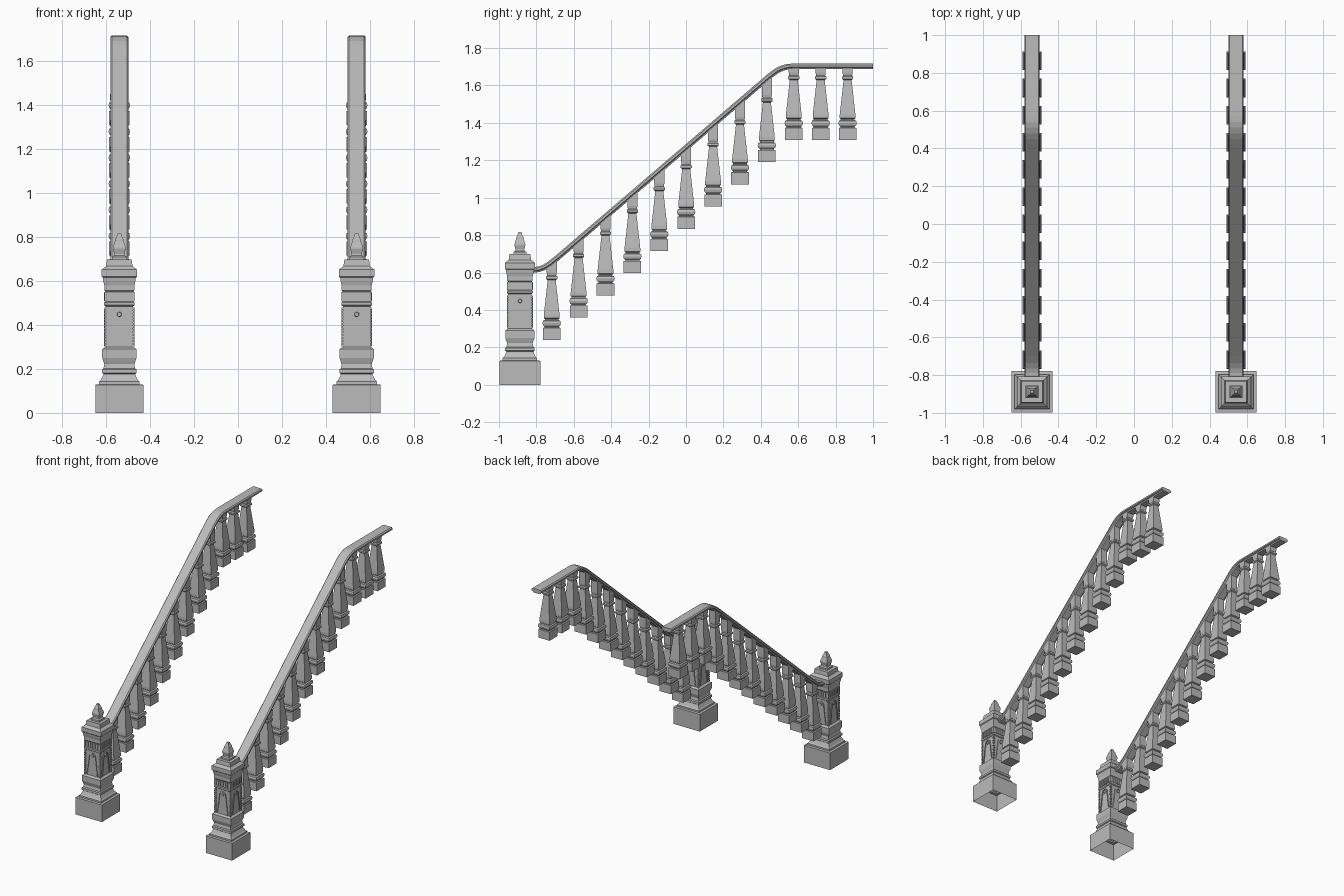
import bpy, bmesh, math
from mathutils import Matrix, Vector

cube = bpy.data.objects.get("Cube")
if cube:
    bpy.data.objects.remove(cube, do_unlink=True)

stone = bpy.data.materials.new("grey stone")
stone.use_nodes = True
GREY = (0.5, 0.5, 0.5, 1)
stone.diffuse_color = GREY
stone.node_tree.nodes["Principled BSDF"].inputs["Base Color"].default_value = GREY

SIDE_X = 0.54
POST_Y = -0.888


def place(name, bm, y=0, z=0):
    """Finish a mesh and put one copy on each flank of the stair."""
    bmesh.ops.recalc_face_normals(bm, faces=bm.faces)
    mesh = bpy.data.meshes.new(name)
    bm.to_mesh(mesh)
    bm.free()
    mesh.materials.append(stone)
    for side, x in (("left", SIDE_X), ("right", -SIDE_X)):
        ob = bpy.data.objects.new(f"{side}_{name}", mesh)
        ob.location = (x, y, z)
        bpy.context.collection.objects.link(ob)


def skin(bm, rings, cap_start=True, cap_end=True):
    """Join rings of points into a tube."""
    loops = [[bm.verts.new(p) for p in r] for r in rings]
    n = len(loops[0])
    for a, b in zip(loops, loops[1:]):
        for i in range(n):
            bm.faces.new((a[i], a[(i + 1) % n], b[(i + 1) % n], b[i]))
    if cap_start:
        bm.faces.new(loops[0][::-1])
    if cap_end:
        bm.faces.new(loops[-1])
    return loops


def square(h, z):
    return [(-h, -h, z), (h, -h, z), (h, h, z), (-h, h, z)]


def box(bm, centre, size):
    m = Matrix.Translation(centre) @ Matrix.Diagonal((*size, 1))
    bmesh.ops.create_cube(bm, size=1, matrix=m)


def four_sides(bm):
    """Repeat the front decoration around the post."""
    geom = bm.verts[:] + bm.edges[:] + bm.faces[:]
    for k in range(1, 4):
        new = bmesh.ops.duplicate(bm, geom=geom)["geom"]
        bmesh.ops.rotate(bm, verts=[v for v in new if isinstance(v, bmesh.types.BMVert)],
                         matrix=Matrix.Rotation(k * math.pi / 2, 3, "Z"))


# Newel post: plinth, mouldings, shaft and cap, as (half width, height)
bm = bmesh.new()
post = [(.109, 0), (.109, .128), (.092, .13), (.092, .142), (.084, .15), (.073, .172),
        (.073, .178), (.079, .182), (.079, .197), (.072, .203), (.068, .222), (.072, .232),
        (.078, .25), (.078, .29), (.068, .297), (.063, .3), (.063, .485), (.069, .49), (.069, .502),
        (.063, .506), (.063, .55), (.068, .556), (.068, .58), (.073, .6), (.075, .615),
        (.08, .62), (.08, .652), (.072, .658), (.06, .668), (.056, .698)]
skin(bm, [square(h, z) for h, z in post], cap_start=False)
place("newel_post", bm, POST_Y)

# Finial on the post
bm = bmesh.new()
finial = [(.034, .698), (.034, .71), (.025, .716), (.023, .722), (.029, .745),
          (.029, .752), (.02, .78), (.019, .79), (.013, .8), (.008, .817)]
skin(bm, [square(h, z) for h, z in finial])
place("post_finial", bm, POST_Y)

# Beaded corners of the shaft
bm = bmesh.new()
for i in range(13):
    z = .306 + i * .014
    for sx in (-1, 1):
        for sy in (-1, 1):
            box(bm, (sx * .061, sy * .061, z), (.014, .014, .009))
place("corner_beads", bm, POST_Y)

# Upright bars in the frieze
bm = bmesh.new()
for i in range(5):
    box(bm, ((i - 2) * .019, -.064, .528), (.011, .01, .04))
for sx in (-1, 1):
    box(bm, (sx * .061, -.061, .528), (.014, .014, .044))
four_sides(bm)
place("frieze_bars", bm, POST_Y)

# Tapered arch moulding with a boss at its crown
bm = bmesh.new()
arch = [(-.044, .305)]
arch += [(.027 * math.cos(a), .445 + .027 * math.sin(a))
         for a in (math.pi * (1 - k / 8) for k in range(9))]
arch += [(.044, .305)]
mid = Vector((0, .41))
rings = []
for x, z in arch:
    p = Vector((x, z))
    q = p + (mid - p).normalized() * .006
    rings.append([(p.x, -.062, p.y), (p.x, -.069, p.y), (q.x, -.069, q.y), (q.x, -.062, q.y)])
skin(bm, rings)
boss = Matrix.Translation((0, -.065, .448)) @ Matrix.Rotation(math.pi / 2, 4, "X")
bmesh.ops.create_cone(bm, cap_ends=True, segments=12, radius1=.012, radius2=.009,
                      depth=.01, matrix=boss)
four_sides(bm)
place("arch_panels", bm, POST_Y)

# Handrail path along its top, as (y, z)
path = [(-.825, .628), (-.79, .632), (-.765, .641), (-.735, .66), (-.70, .688),
        (.42, 1.647), (.45, 1.672), (.48, 1.693), (.51, 1.707), (.54, 1.715),
        (.57, 1.717), (1.0, 1.717)]
section = [(-.034, 0), (.034, 0), (.041, -.007), (.041, -.018), (.03, -.022),
           (.026, -.03), (-.026, -.03), (-.03, -.022), (-.041, -.018), (-.041, -.007)]
bm = bmesh.new()
rings = []
for i, (y, z) in enumerate(path):
    a, b = path[max(i - 1, 0)], path[min(i + 1, len(path) - 1)]
    t = Vector((b[0] - a[0], b[1] - a[1])).normalized()
    if i in (0, len(path) - 1):
        t = Vector((1, 0))
    rings.append([(x, y - t.y * d, z + t.x * d) for x, d in section])
skin(bm, rings)
place("handrail", bm)


def rail_top(y):
    for (y0, z0), (y1, z1) in zip(path, path[1:]):
        if y <= y1:
            return z0 + (z1 - z0) * (y - y0) / (y1 - y0)
    return path[-1][1]


# Square balusters climbing the stair, their tops cut to the rail
baluster = [(.047, 0), (.047, .064), (.038, .066), (.038, .07), (.046, .078), (.049, .09),
            (.046, .102), (.037, .106), (.037, .112), (.042, .116), (.042, .135), (.022, .315),
            (.022, .32), (.03, .326), (.03, .338), (.024, .344), (.027, .36), (.027, .37)]
for i in range(12):
    y = -.718 + i * .1438
    base = .24 + min(i, 9) * .1188
    bm = bmesh.new()
    loops = skin(bm, [square(h, z) for h, z in baluster])
    for v in loops[-1]:
        v.co.z = rail_top(y + v.co.y) - .022 - base
    place(f"baluster_{i + 1}", bm, y, base)
